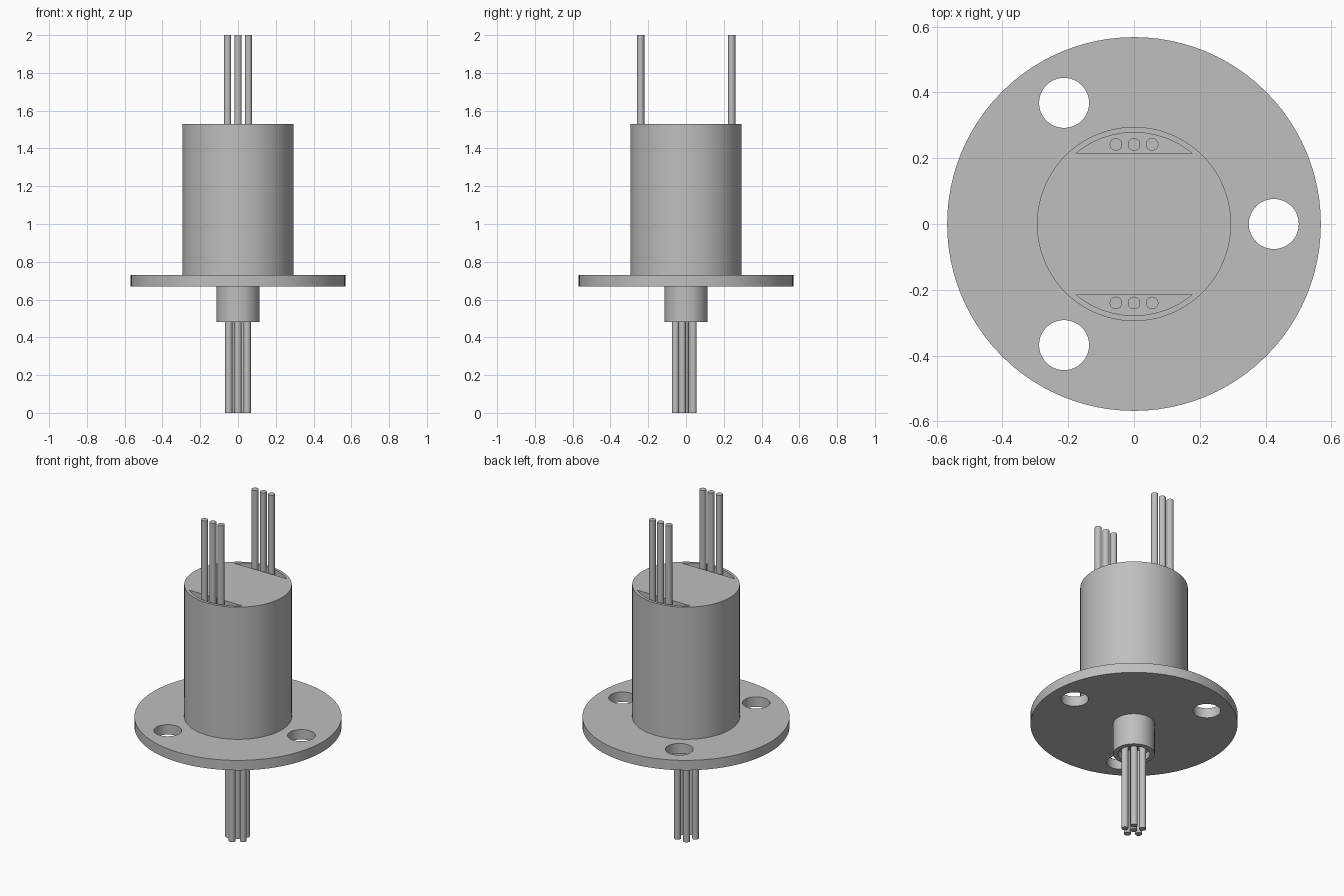
import bpy, bmesh
from math import sin, cos, pi, radians, acos

cube = bpy.data.objects.get("Cube")
if cube:
    bpy.data.objects.remove(cube, do_unlink=True)

grey = bpy.data.materials.new("plain grey")
grey.use_nodes = True
colour = (0.52, 0.52, 0.52, 1)
grey.diffuse_color = colour
grey.node_tree.nodes["Principled BSDF"].inputs["Base Color"].default_value = colour


def circle(r, x=0, y=0, n=96):
    return [(x + r * cos(2 * pi * i / n), y + r * sin(2 * pi * i / n)) for i in range(n)]


def segment(r, chord, side, n=32):
    """Circle segment beyond the line y = side * chord."""
    half = acos(chord / r)
    angles = [-half + 2 * half * i / n for i in range(n + 1)]
    return [(r * sin(a), side * r * cos(a)) for a in angles]


def prism(name, outlines, z0, z1):
    """Extrude nested outlines into a solid; inner outlines become holes."""
    curve = bpy.data.curves.new(name, 'CURVE')
    curve.dimensions = '2D'
    curve.fill_mode = 'BOTH'
    curve.extrude = (z1 - z0) / 2
    for points in outlines:
        spline = curve.splines.new('POLY')
        spline.points.add(len(points) - 1)
        for p, (x, y) in zip(spline.points, points):
            p.co = (x, y, 0, 1)
        spline.use_cyclic_u = True
    obj = bpy.data.objects.new(name, curve)
    bpy.context.collection.objects.link(obj)
    bpy.ops.object.select_all(action='DESELECT')
    obj.select_set(True)
    bpy.context.view_layer.objects.active = obj
    bpy.ops.object.convert(target='MESH')
    obj = bpy.context.object
    bm = bmesh.new()
    bm.from_mesh(obj.data)
    bmesh.ops.remove_doubles(bm, verts=bm.verts, dist=1e-5)
    bmesh.ops.translate(bm, verts=bm.verts, vec=(0, 0, (z0 + z1) / 2))
    bmesh.ops.recalc_face_normals(bm, faces=bm.faces)
    bm.to_mesh(obj.data)
    bm.free()
    obj.data.materials.clear()
    obj.data.materials.append(grey)
    bpy.ops.object.shade_smooth_by_angle(angle=radians(35))
    return obj


# Mounting flange with three bolt holes and a flush centre plate
holes = [circle(0.076, 0.425 * cos(a), 0.425 * sin(a), 48)
         for a in (0, 2 * pi / 3, 4 * pi / 3)]
prism("flange", [circle(0.568), circle(0.224)] + holes, 0.67, 0.73)
prism("centre_plate", [circle(0.224)], 0.67, 0.73)

# Cylindrical housing with two wire slots in its top
slots = {"front": segment(0.278, 0.214, -1), "back": segment(0.278, 0.214, 1)}
prism("housing", [circle(0.295)] + list(slots.values()), 0.73, 1.53)
for side, outline in slots.items():
    prism(side + "_slot_floor", [outline], 0.73, 1.48)

# Hollow neck below the flange
prism("neck", [circle(0.114), circle(0.087)], 0.48, 0.67)
prism("neck_floor", [circle(0.087)], 0.52, 0.67)

# Upper wires, three in each slot
for side, y in (("front", -0.24), ("back", 0.242)):
    for i in (-1, 0, 1):
        prism(f"{side}_upper_wire_{i + 2}", [circle(0.019, i * 0.055, y, 32)], 1.48, 2)

# Lower wires, five around one
prism("lower_wire_centre", [circle(0.019, 0, -0.004, 32)], 0, 0.52)
for i in range(5):
    a = -pi / 2 + 2 * pi * i / 5
    wire = circle(0.019, 0.0515 * cos(a), 0.0515 * sin(a) - 0.004, 32)
    prism(f"lower_wire_{i + 1}", [wire], 0, 0.52)
